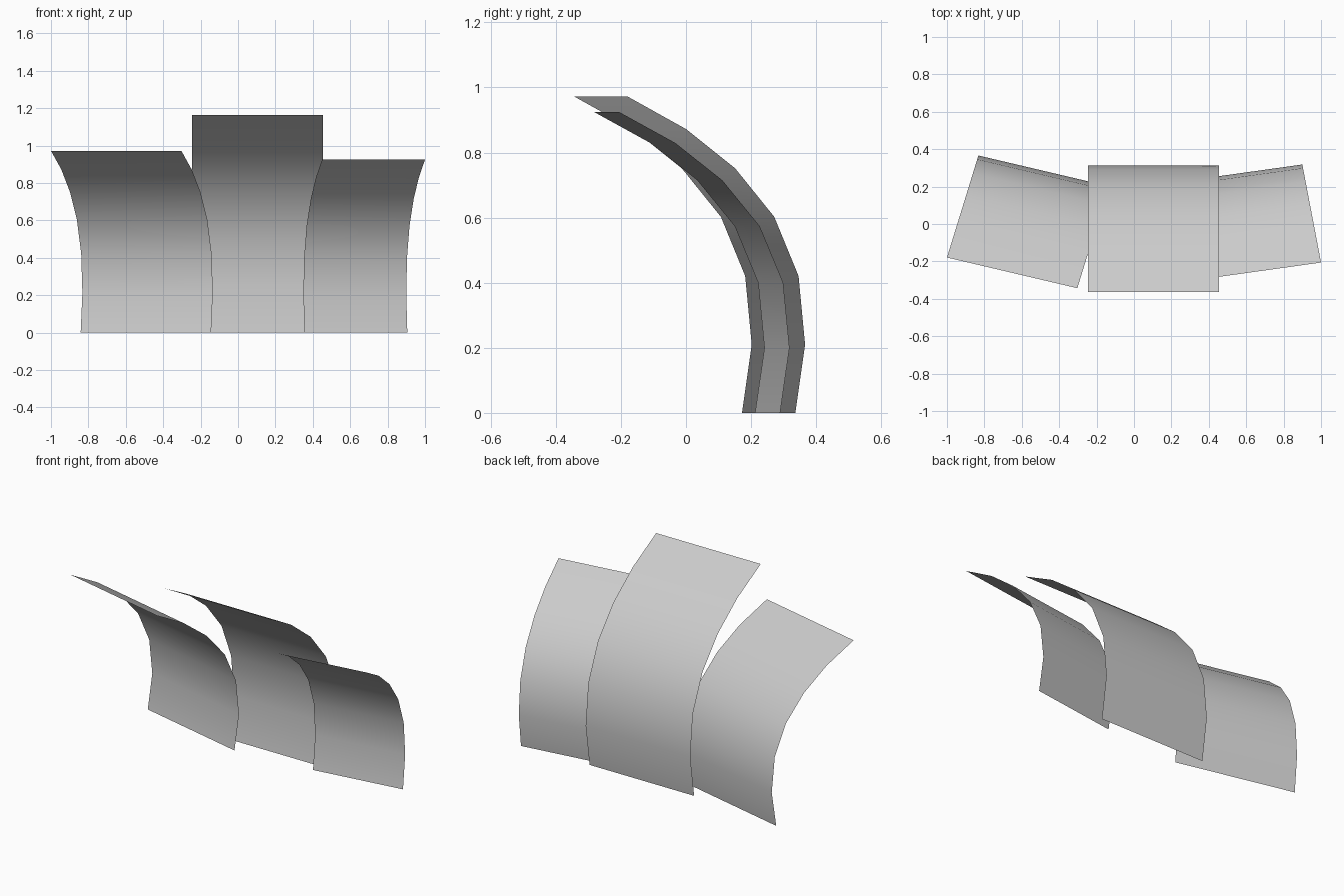
import bpy
import bmesh
from mathutils import Vector

if "Cube" in bpy.data.objects:
    bpy.data.objects.remove(bpy.data.objects["Cube"])

grey = bpy.data.materials.new("light_grey")
grey.diffuse_color = (0.6, 0.6, 0.6, 1)
grey.use_nodes = True
grey.node_tree.nodes["Principled BSDF"].inputs["Base Color"].default_value = grey.diffuse_color

# Shared curl profile: (forward fraction, height fraction)
PROFILE = [(0.055, 0), (0, 0.216), (0.037, 0.433), (0.174, 0.62),
           (0.394, 0.773), (0.67, 0.897), (1, 1)]


def curved_panel(name, start, width, forward, height):
    """Thin sheet: the profile swept sideways along the width vector."""
    bm = bmesh.new()
    rows = []
    for f, h in PROFILE:
        p = Vector((start[0] + f * forward[0], start[1] + f * forward[1], h * height))
        rows.append((bm.verts.new(p), bm.verts.new(p + Vector((*width, 0)))))
    for (a, b), (c, d) in zip(rows, rows[1:]):
        bm.faces.new((b, a, c, d)).smooth = True
    mesh = bpy.data.meshes.new(name)
    bm.to_mesh(mesh)
    bm.free()
    mesh.materials.append(grey)
    obj = bpy.data.objects.new(name, mesh)
    bpy.context.collection.objects.link(obj)


# Tall middle sheet and the two shorter, angled side sheets
curved_panel("middle_panel", (-0.247, 0.312), (0.702, 0), (0, -0.676), 1.163)
curved_panel("left_panel", (-0.832, 0.366), (0.697, -0.164), (-0.168, -0.545), 0.972)
curved_panel("right_panel", (0.9, 0.318), (-0.55, -0.077), (0.1, -0.524), 0.925)
bpy.data.objects["right_panel"].data.flip_normals()
